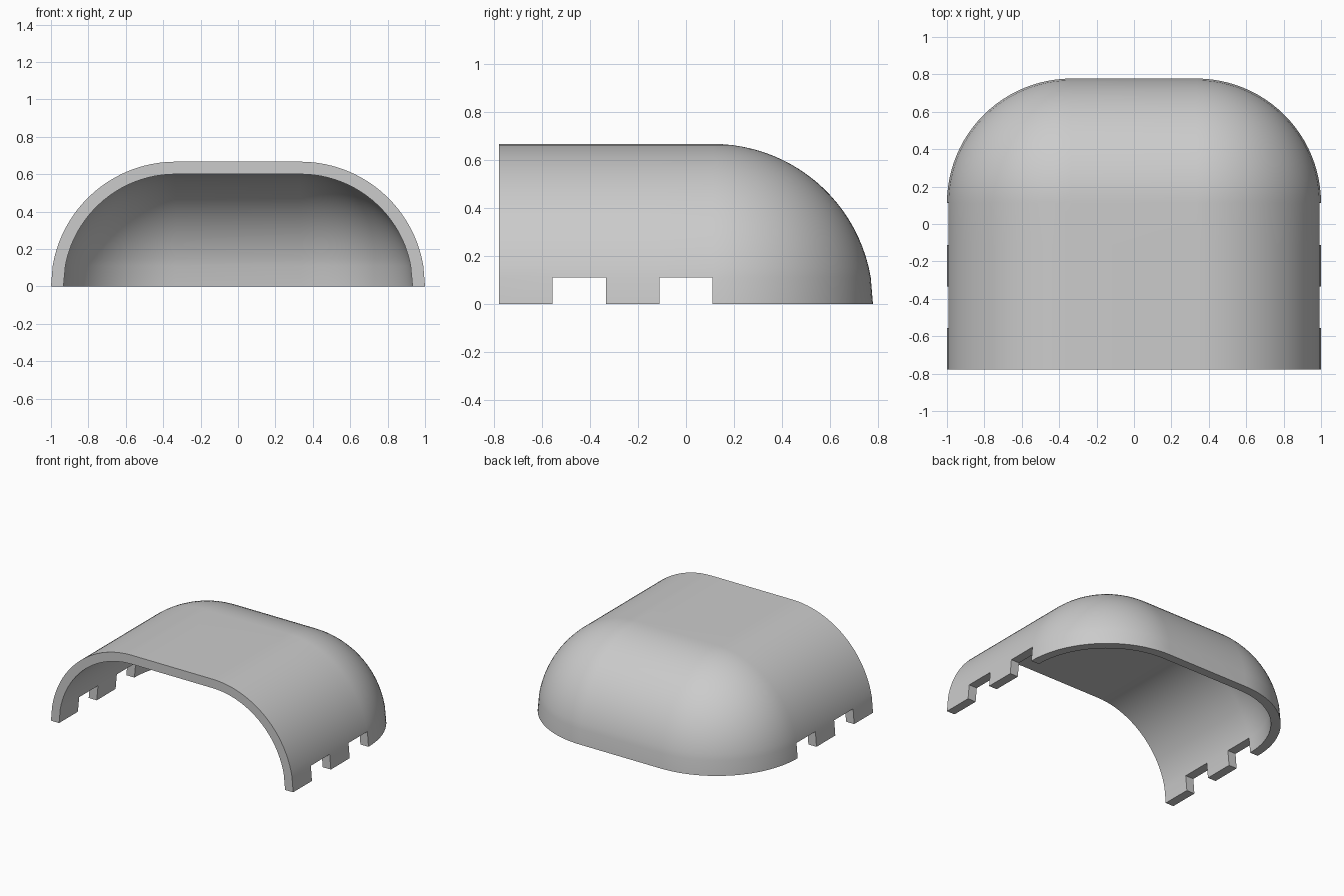
import bpy, bmesh
from math import sin, cos, asin, pi, radians

if "Cube" in bpy.data.objects:
    bpy.data.objects.remove(bpy.data.objects["Cube"])

OUTER, INNER = 2 / 3, 0.6        # radii of the two skins
CORE_X, CORE_Y = 1 / 3, 1 / 9    # centres of the rounded back corners
FRONT = -7 / 9
NOTCH_TOP = 1 / 9
ARC, RISE = 24, 22               # segments per corner and from notch to crown

# U-shaped path: (core point, outward direction), right front to left front
side = [FRONT + i * 2 / 9 for i in range(4)]
path = [(CORE_X, y, 0.0) for y in side]
path += [(CORE_X, CORE_Y, pi / 2 * i / ARC) for i in range(ARC + 1)]
path += [(-x, y, pi - a) for x, y, a in reversed(path)]
last = len(path) - 1
notched = {1, 3, last - 2, last - 4}   # path segments cut away at the base

bm = bmesh.new()


def skin(radius):
    """Rows of vertices from the base to the crown."""
    start = asin(NOTCH_TOP / radius)
    angles = [0] + [start + (pi / 2 - start) * j / RISE for j in range(RISE + 1)]
    return [[bm.verts.new((x + radius * cos(e) * cos(a),
                           y + radius * cos(e) * sin(a),
                           radius * sin(e))) for x, y, a in path]
            for e in angles]


outer, inner = skin(OUTER), skin(INNER)
twin = {o: i for ro, ri in zip(outer, inner) for o, i in zip(ro, ri)}

# Outer skin with notches left open, and the flat crown
faces = []
for j in range(RISE + 1):
    for i in range(last):
        if j == 0 and i in notched:
            continue
        faces.append(bm.faces.new((outer[j][i], outer[j][i + 1],
                                   outer[j + 1][i + 1], outer[j + 1][i])))
faces.append(bm.faces.new(outer[-1]))
rim = [e for e in bm.edges if e.is_boundary]

# Inner skin, then walls along the rim and around the notches
for f in faces:
    bm.faces.new([twin[v] for v in reversed(f.verts)])
for e in rim:
    a, b = e.verts
    bm.faces.new((a, b, twin[b], twin[a]))

bmesh.ops.remove_doubles(bm, verts=bm.verts, dist=0.0001)
loose = [v for v in bm.verts if not v.link_faces]
bmesh.ops.delete(bm, geom=loose, context="VERTS")
bmesh.ops.recalc_face_normals(bm, faces=bm.faces)

mesh = bpy.data.meshes.new("rounded_cover")
bm.to_mesh(mesh)
bm.free()
cover = bpy.data.objects.new("rounded_cover", mesh)
bpy.context.collection.objects.link(cover)

# Plain grey finish
grey = bpy.data.materials.new("light grey")
grey.use_nodes = True
colour = (0.6, 0.6, 0.6, 1)
grey.diffuse_color = colour
grey.node_tree.nodes["Principled BSDF"].inputs["Base Color"].default_value = colour
mesh.materials.append(grey)

bpy.ops.object.select_all(action="DESELECT")
cover.select_set(True)
bpy.context.view_layer.objects.active = cover
bpy.ops.object.shade_smooth_by_angle(angle=radians(30))
